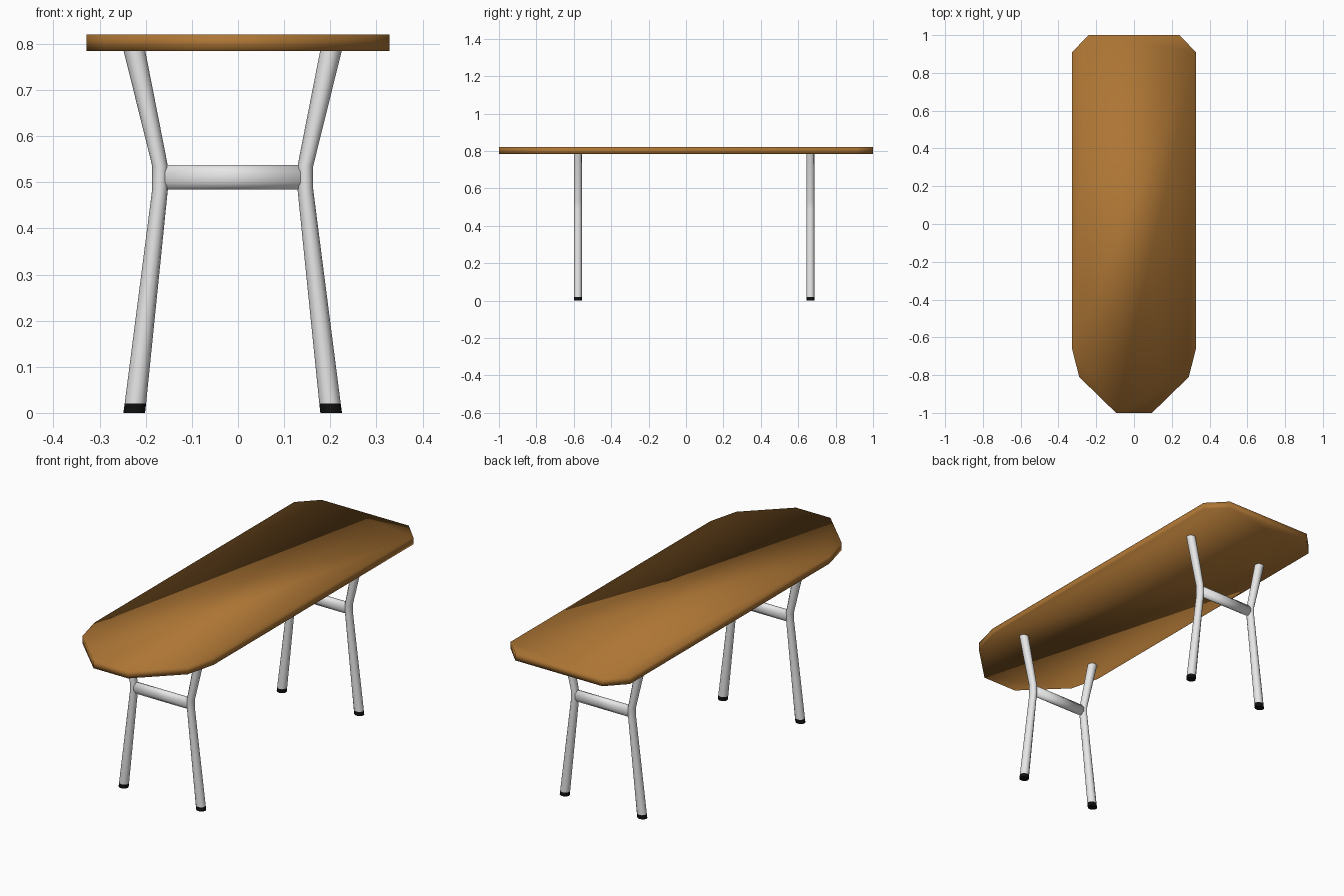
import bpy, bmesh
from math import cos, sin, tau

if "Cube" in bpy.data.objects:
    bpy.data.objects.remove(bpy.data.objects["Cube"])


def material(name, rgb):
    m = bpy.data.materials.new(name)
    m.use_nodes = True
    m.diffuse_color = (*rgb, 1)
    m.node_tree.nodes["Principled BSDF"].inputs["Base Color"].default_value = (*rgb, 1)
    return m


wood = material("warm wood", (0.42, 0.18, 0.035))
metal = material("pale metal", (0.8, 0.8, 0.8))
rubber = material("black rubber", (0.005, 0.005, 0.005))


def loft(name, rings, mat):
    """Skin matching rings of points and cap both ends."""
    bm = bmesh.new()
    loops = [[bm.verts.new(p) for p in ring] for ring in rings]
    n = len(loops[0])
    for a, b in zip(loops, loops[1:]):
        for i in range(n):
            j = (i + 1) % n
            bm.faces.new((a[i], a[j], b[j], b[i]))
    bm.faces.new(loops[0][::-1])
    bm.faces.new(loops[-1])
    bmesh.ops.recalc_face_normals(bm, faces=bm.faces)
    mesh = bpy.data.meshes.new(name)
    bm.to_mesh(mesh)
    bm.free()
    ob = bpy.data.objects.new(name, mesh)
    bpy.context.collection.objects.link(ob)
    mesh.materials.append(mat)
    mesh.shade_smooth()
    return ob


# Table top: half outline mirrored across x, softly shaded all round
half = [(0.095, -1), (0.29, -0.81), (0.328, -0.66), (0.328, 0.91), (0.24, 1)]
outline = half + [(-x, y) for x, y in reversed(half)]
loft("table_top", [[(x, y, z) for x, y in outline] for z in (0.785, 0.82)], wood)

# Leg frames: waisted legs, rubber feet and a cross bar
SIDES = 12
CENTRE = -0.0115
FOOT = 0.02
LEG = [(0, 0.2135, 0.0235), (FOOT, 0.211, 0.0232), (0.485, 0.1575, 0.017),
       (0.535, 0.1575, 0.017), (0.787, 0.2135, 0.0235)]


def leg_ring(section, side, y):
    z, x, rx = section
    return [(CENTRE + side * x + rx * cos(tau * i / SIDES),
             y + 0.021 * sin(tau * i / SIDES), z) for i in range(SIDES)]


for end, y in (("front", -0.578), ("back", 0.665)):
    for label, side in (("left", 1), ("right", -1)):
        rings = [leg_ring(s, side, y) for s in LEG]
        leg = loft(f"{end}_{label}_leg", rings[1:], metal)
        foot = loft(f"{end}_{label}_foot", rings[:2], rubber)
        for ob in (leg, foot):
            bpy.context.view_layer.objects.active = ob
            bpy.ops.object.select_all(action="DESELECT")
            ob.select_set(True)
            bpy.ops.object.shade_smooth_by_angle(angle=0.9)
    bar = [[(CENTRE + side * 0.15, y + 0.017 * cos(tau * (i + 0.5) / 8),
             0.511 + 0.029 * sin(tau * (i + 0.5) / 8)) for i in range(8)]
           for side in (-1, 1)]
    loft(f"{end}_cross_bar", bar, metal)
